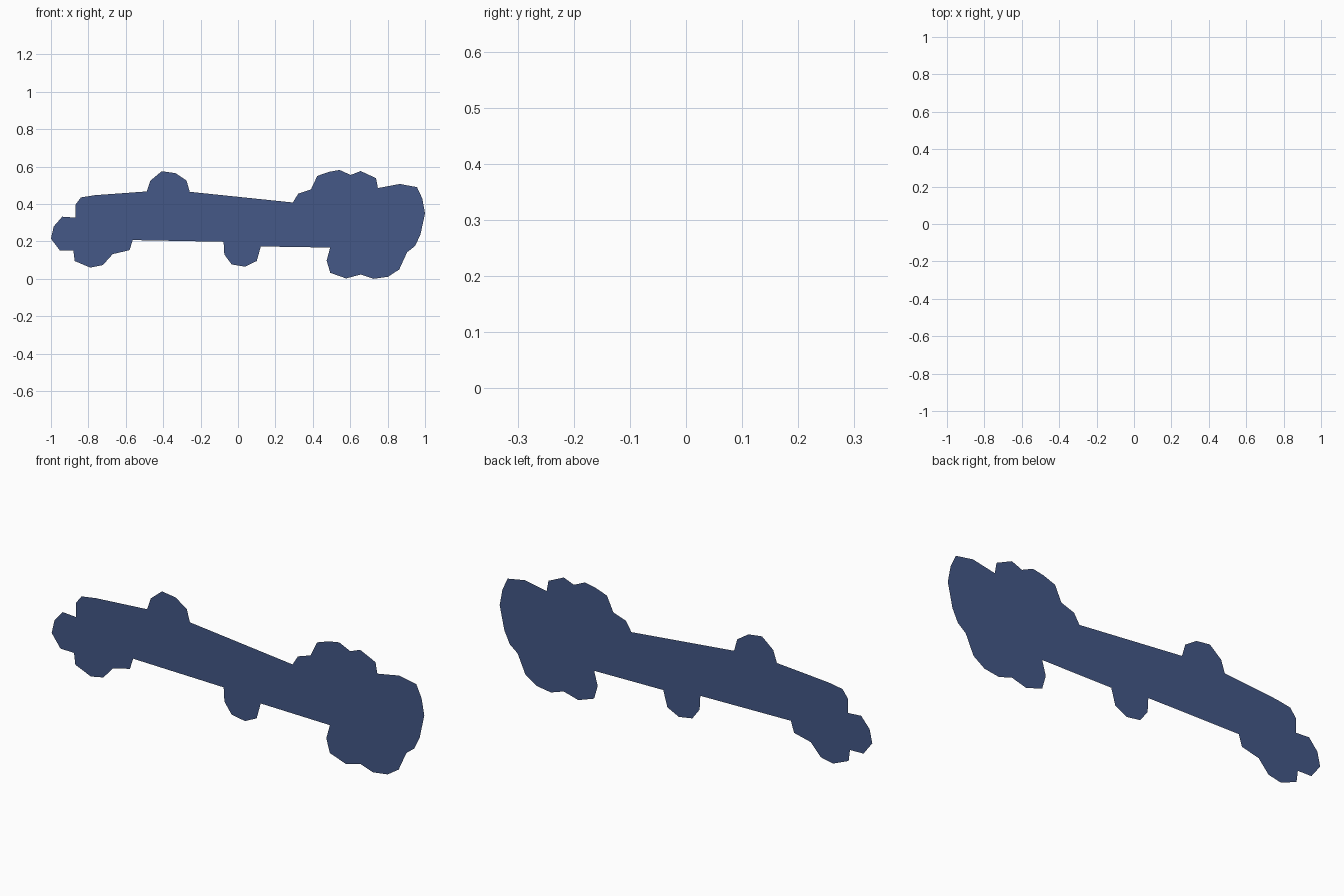
import bpy, bmesh

# Flat colour
blue = bpy.data.materials.new("slate_blue")
blue.diffuse_color = (0.058, 0.098, 0.245, 1)

# Outline in the x-z plane, clockwise from the left tip
top = [(-1.0, .22), (-.985, .285), (-.94, .337), (-.87, .332), (-.87, .40),
       (-.84, .44), (-.765, .452), (-.488, .472), (-.468, .53), (-.408, .58),
       (-.335, .57), (-.275, .53), (-.258, .47), (.293, .413), (.322, .46),
       (.39, .483), (.424, .555), (.487, .577), (.543, .587), (.602, .56),
       (.656, .581), (.738, .543), (.748, .49), (.865, .512), (.957, .495)]
bottom = [(.985, .435), (1.0, .355), (.975, .24), (.946, .18), (.904, .147),
          (.862, .055), (.803, .016), (.725, .005), (.656, .028), (.578, .007),
          (.493, .037), (.474, .103), (.493, .172), (.122, .178), (.10, .10),
          (.038, .07), (-.034, .082), (-.073, .135), (-.077, .203), (-.563, .212),
          (-.58, .158), (-.67, .137), (-.723, .078), (-.79, .065), (-.873, .10),
          (-.88, .155), (-.953, .157)]

# Single paper-thin panel facing the front, resting exactly on z = 0
outline = top + bottom
zmin = min(z for x, z in outline)
bm = bmesh.new()
face = bm.faces.new([bm.verts.new((x, 0, z - zmin)) for x, z in outline])
face.normal_update()
if face.normal.y > 0:
    face.normal_flip()
bmesh.ops.triangulate(bm, faces=[face])
mesh = bpy.data.meshes.new("silhouette_panel")
bm.to_mesh(mesh)
bm.free()
mesh.materials.append(blue)
panel = bpy.data.objects.new("silhouette_panel", mesh)
bpy.context.collection.objects.link(panel)
